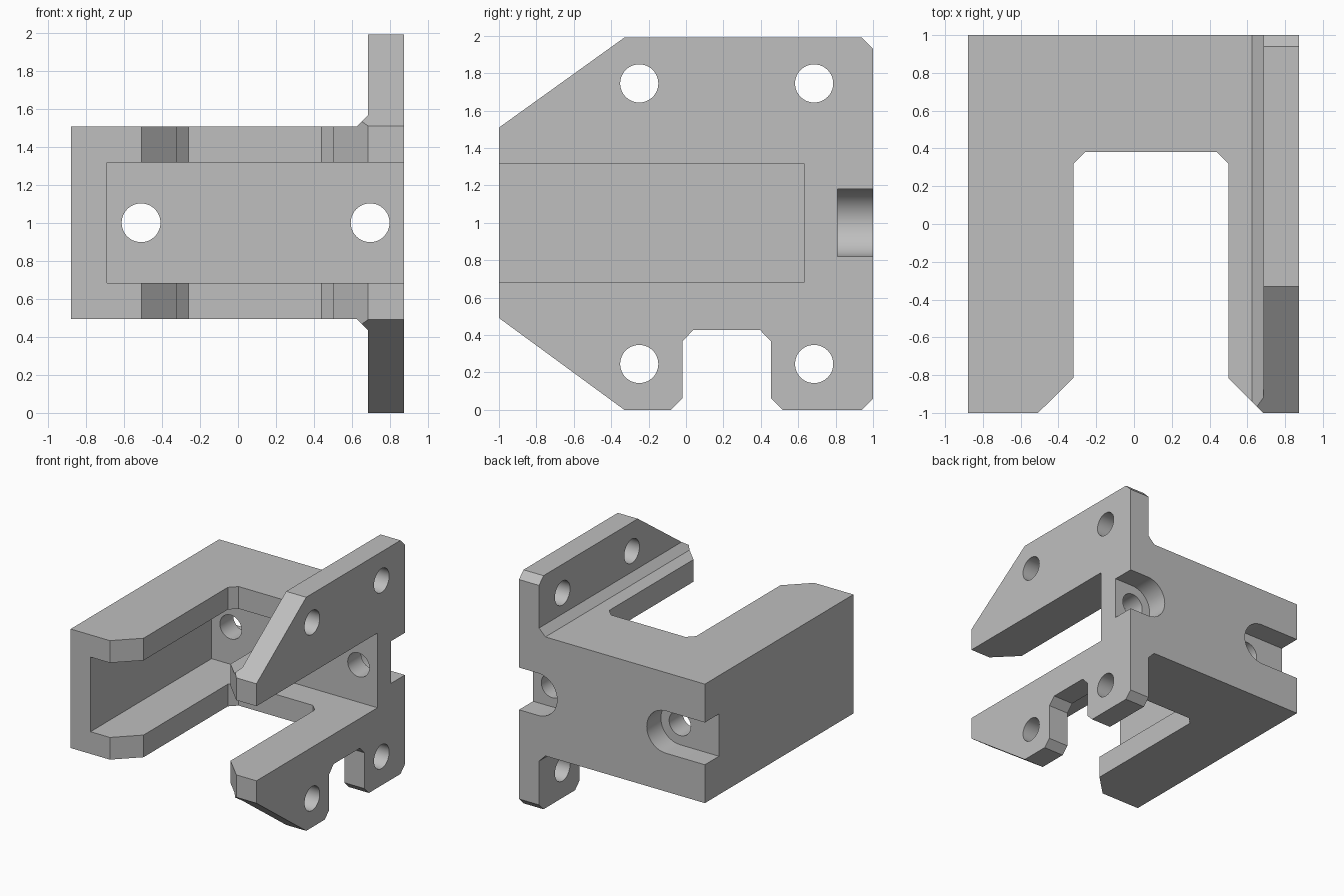
import bpy
import bmesh
from math import cos, sin, pi
from mathutils import Vector

cube = bpy.data.objects.get("Cube")
if cube:
    bpy.data.objects.remove(cube, do_unlink=True)

grey = bpy.data.materials.new("plain_grey")
grey.use_nodes = True
COLOUR = (0.52, 0.52, 0.52, 1)
grey.diffuse_color = COLOUR
grey.node_tree.nodes["Principled BSDF"].inputs["Base Color"].default_value = COLOUR

# How a 2D profile point sits in space for each extrusion axis
PLACE = {
    "x": lambda a, b, t: Vector((t, a, b)),
    "y": lambda a, b, t: Vector((a, t, b)),
    "z": lambda a, b, t: Vector((a, b, t)),
}


def prism(name, outline, axis, start, end):
    """Extrude a closed 2D outline along an axis."""
    bm = bmesh.new()
    place = PLACE[axis]
    face = bm.faces.new([bm.verts.new(place(a, b, start)) for a, b in outline])
    grown = bmesh.ops.extrude_face_region(bm, geom=[face])["geom"]
    moved = [v for v in grown if isinstance(v, bmesh.types.BMVert)]
    bmesh.ops.translate(bm, verts=moved, vec=place(0, 0, end - start))
    bmesh.ops.recalc_face_normals(bm, faces=bm.faces)
    mesh = bpy.data.meshes.new(name)
    bm.to_mesh(mesh)
    bm.free()
    mesh.materials.append(grey)
    obj = bpy.data.objects.new(name, mesh)
    bpy.context.collection.objects.link(obj)
    return obj


def arc(cx, cz, r, start, end, steps):
    return [(cx + r * cos(start + (end - start) * i / steps),
             cz + r * sin(start + (end - start) * i / steps))
            for i in range(steps + 1)]


def circle(cx, cz, r):
    return arc(cx, cz, r, 0, 2 * pi, 48)[:-1]


def combine(target, tool, operation="DIFFERENCE"):
    """Apply a boolean and discard the tool."""
    tool.hide_render = True
    mod = target.modifiers.new("cut", "BOOLEAN")
    mod.operation = operation
    mod.solver = "EXACT"
    mod.object = tool
    bpy.ops.object.select_all(action="DESELECT")
    bpy.context.view_layer.objects.active = target
    target.select_set(True)
    bpy.ops.object.modifier_apply(modifier=mod.name)
    bpy.data.objects.remove(tool, do_unlink=True)


LEFT, RIGHT, INNER = -0.878, 0.874, 0.685   # block sides, inner face of flange
LOW, HIGH, MID, TOP = 0.493, 1.507, 1.0, 1.99

# Block and flange section, with sloped fillets where they meet
section = [(LEFT, LOW), (0.625, LOW), (INNER, LOW - 0.06), (INNER, -0.1),
           (RIGHT, -0.1), (RIGHT, 2.1), (INNER, 2.1), (INNER, HIGH + 0.06),
           (0.625, HIGH), (LEFT, HIGH)]
bracket = prism("mounting_bracket", section, "y", -1, 1)

# Side outline of the flange: sloped front, cut corners and lower notch
side = [(-1, LOW - 0.002), (-0.33, 0), (-0.08, 0), (-0.02, 0.06),
        (-0.02, 0.365), (0.04, 0.428), (0.395, 0.428), (0.455, 0.365),
        (0.455, 0.06), (0.515, 0), (0.94, 0), (1, 0.06),
        (1, TOP - 0.06), (0.94, TOP), (-0.33, TOP), (-1, HIGH + 0.002)]
side = [(-1.1, LOW - 0.002)] + side[1:-1] + [(-1.1, HIGH + 0.002)]
# Keep the front slope meeting the block exactly at its front edge
side[0:1] = [(-1.1, LOW - 0.002), (-1, LOW - 0.002)]
side[-1:] = [(-1, HIGH + 0.002), (-1.1, HIGH + 0.002)]
combine(bracket, prism("side_outline", side, "x", -1.1, 1.1), "INTERSECT")

# Front opening with flared mouth and cut inner corners
opening = [(-0.61, -1.1), (-0.32, -0.815), (-0.32, 0.32), (-0.26, 0.38),
           (0.44, 0.38), (0.5, 0.32), (0.5, -0.815), (0.784, -1.1)]
combine(bracket, prism("front_opening", opening, "z", -0.1, 2.1))

# Inner pocket, open at the front and through the flange
pocket = [(-0.69, 0.682), (1.1, 0.682), (1.1, 1.318), (-0.69, 1.318)]
combine(bracket, prism("inner_pocket", pocket, "y", -1.1, 0.63))

# Back bolt holes, each with a round-ended recess open to its side
for x, way in ((-0.51, -1), (0.695, 1)):
    recess = [(x - way * px, MID + pz)
              for px, pz in arc(0, 0, 0.18, -pi / 2, pi / 2, 24)]
    recess += [(way * 1.1, MID + 0.18), (way * 1.1, MID - 0.18)]
    combine(bracket, prism("bolt_recess", recess, "y", 0.81, 1.1))
    combine(bracket, prism("bolt_hole", circle(x, MID, 0.102), "y", 0.5, 0.95))

# Four flange holes
for y in (-0.25, 0.685):
    for z in (0.245, 1.745):
        combine(bracket, prism("flange_hole", circle(y, z, 0.102), "x", 0.6, 1))

bpy.ops.object.shade_smooth_by_angle(angle=pi / 9)
